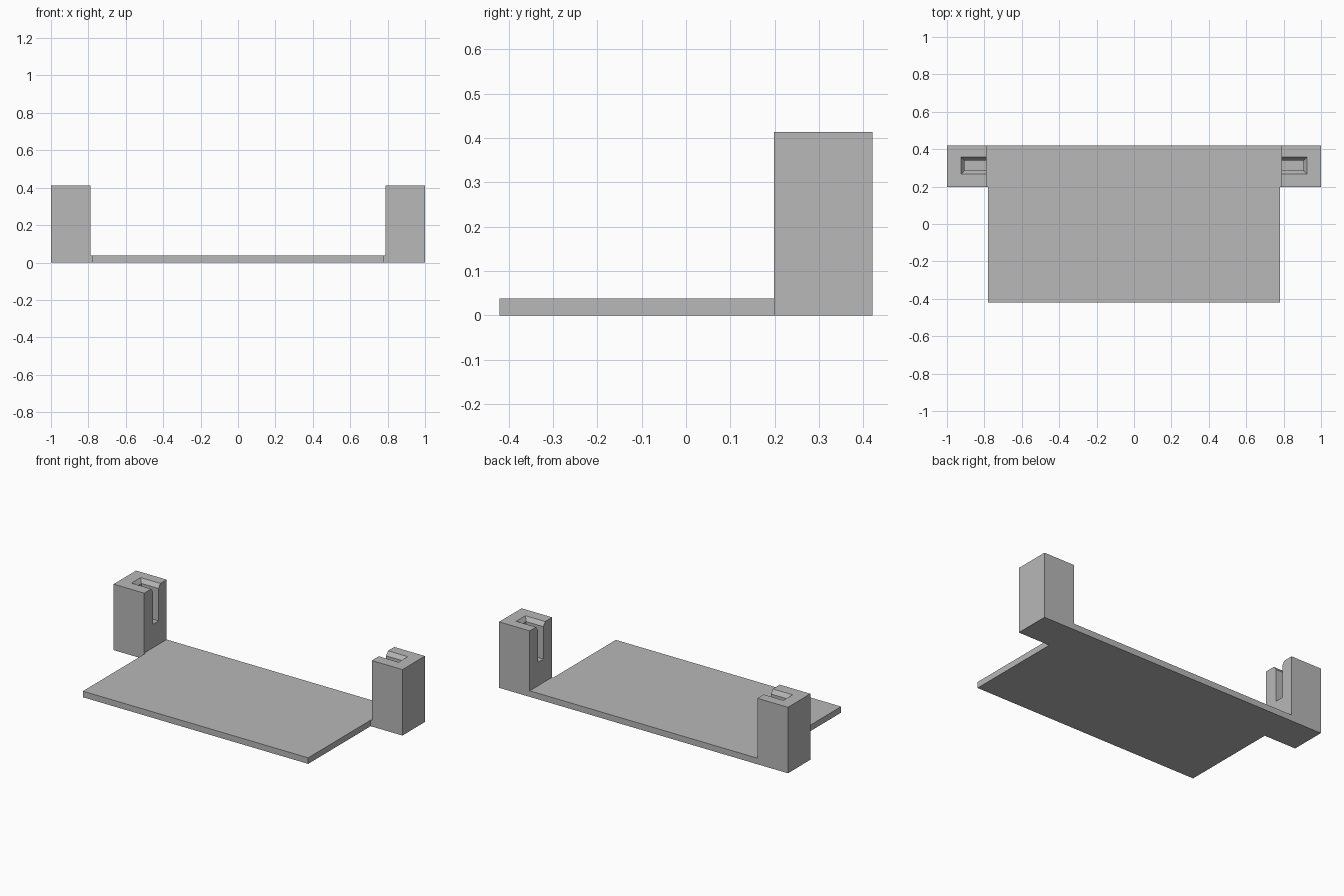
import bpy, bmesh

cube = bpy.data.objects.get("Cube")
if cube:
    bpy.data.objects.remove(cube, do_unlink=True)

grey = bpy.data.materials.new("plain grey")
grey.use_nodes = True
colour = (0.48, 0.48, 0.48, 1)
grey.diffuse_color = colour
grey.node_tree.nodes["Principled BSDF"].inputs["Base Color"].default_value = colour


def loft(name, rings):
    """Solid through stacked outlines of equal point count."""
    bm = bmesh.new()
    loops = [[bm.verts.new(p) for p in ring] for ring in rings]
    n = len(loops[0])
    for low, high in zip(loops, loops[1:]):
        for i in range(n):
            j = (i + 1) % n
            bm.faces.new((low[i], low[j], high[j], high[i]))
    bm.faces.new(loops[0][::-1])
    bm.faces.new(loops[-1])
    bmesh.ops.recalc_face_normals(bm, faces=bm.faces)
    mesh = bpy.data.meshes.new(name)
    bm.to_mesh(mesh)
    bm.free()
    mesh.materials.append(grey)
    obj = bpy.data.objects.new(name, mesh)
    bpy.context.collection.objects.link(obj)
    return obj


def rect(x0, x1, y0, y1, z):
    return [(x0, y0, z), (x1, y0, z), (x1, y1, z), (x0, y1, z)]


HALF_PLATE, POST_IN = 0.78, 0.788
FRONT, POST_FRONT, BACK = -0.42, 0.198, 0.42
PLATE_H, POST_H = 0.038, 0.413

# Base plate, slightly wider at the back where it meets the posts
half = [(HALF_PLATE, FRONT), (HALF_PLATE, POST_FRONT),
        (POST_IN, POST_FRONT), (POST_IN, BACK)]
outline = half + [(-x, y) for x, y in reversed(half)]
loft("base_plate", [[(x, y, z) for x, y in outline] for z in (0, PLATE_H)])

# Posts, each with a slot open to the inner side and a flared mouth
for side, s in (("left", 1), ("right", -1)):
    post = loft(side + "_post", [rect(s * POST_IN, s, POST_FRONT, BACK, z)
                                 for z in (0, POST_H)])
    inner, flare, lift = s * 0.7, 0.018, 0.025
    narrow = (inner, s * 0.907, 0.285, 0.34)
    wide = (inner, s * (0.907 + flare), 0.285 - flare, 0.34 + flare)
    cutter = loft(side + "_slot_cutter", [
        rect(*narrow, 0.185), rect(*narrow, POST_H - lift),
        rect(*wide, POST_H), rect(*wide, POST_H + lift)])
    cutter.hide_render = True
    cut = post.modifiers.new("slot", 'BOOLEAN')
    cut.operation = 'DIFFERENCE'
    cut.solver = 'EXACT'
    cut.object = cutter
    bpy.context.view_layer.objects.active = post
    bpy.ops.object.modifier_apply(modifier=cut.name)
    bpy.data.objects.remove(cutter, do_unlink=True)
